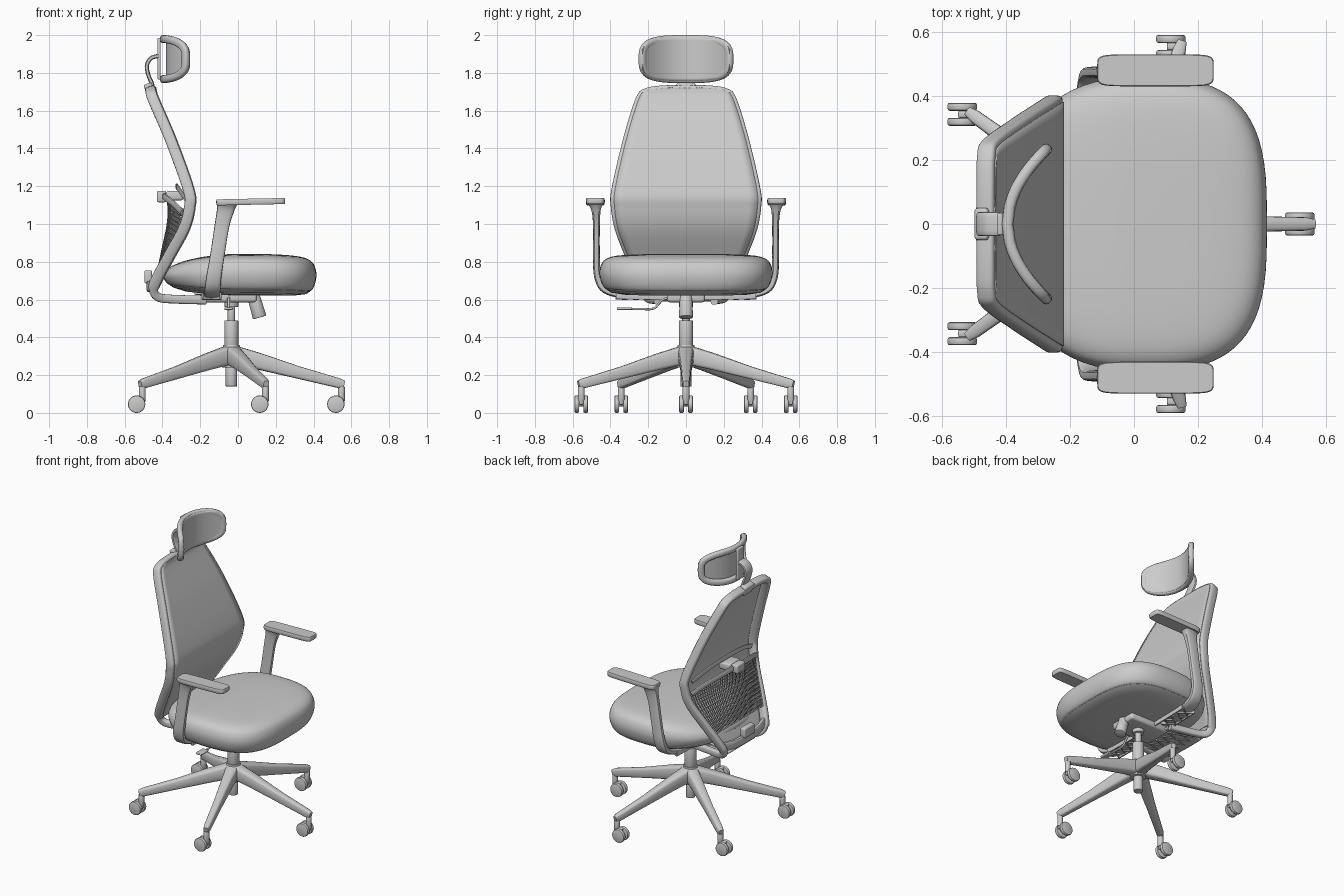
import bpy, bmesh, math
from mathutils import Vector as V, Matrix

if "Cube" in bpy.data.objects:
    bpy.data.objects.remove(bpy.data.objects["Cube"])


def finish(name, bm, angle=35):
    bmesh.ops.recalc_face_normals(bm, faces=bm.faces)
    me = bpy.data.meshes.new(name)
    bm.to_mesh(me)
    bm.free()
    me.shade_smooth()
    me.set_sharp_from_angle(angle=math.radians(angle))
    ob = bpy.data.objects.new(name, me)
    bpy.context.collection.objects.link(ob)
    return ob


def loft(name, rings, caps=True, loop=False, ring_closed=True):
    bm = bmesh.new()
    vs = [[bm.verts.new(p) for p in r] for r in rings]
    n, m = len(vs), len(vs[0])
    for i in range(n if loop else n - 1):
        a, b = vs[i], vs[(i + 1) % n]
        for j in range(m if ring_closed else m - 1):
            k = (j + 1) % m
            bm.faces.new((a[j], a[k], b[k], b[j]))
    if caps and ring_closed and not loop:
        bm.faces.new(vs[0])
        bm.faces.new(vs[-1])
    return finish(name, bm)


def spline(pts, n=6):
    """Catmull-Rom through points of any dimension."""
    out, last = [], len(pts) - 1
    for i in range(last):
        p = [pts[max(0, min(last, i + k))] for k in (-1, 0, 1, 2)]
        for s in range(n):
            t = s / n
            out.append(tuple(0.5 * (2 * b + (c - a) * t + (2 * a - 5 * b + 4 * c - d) * t * t
                       + (3 * b - a - 3 * c + d) * t ** 3) for a, b, c, d in zip(*p)))
    return out + [tuple(pts[-1])]


def squircle(a, b, e, n):
    res = []
    for i in range(n):
        t = 2 * math.pi * i / n
        c, s = math.cos(t), math.sin(t)
        res.append((math.copysign(a * abs(c) ** (2 / e), c), math.copysign(b * abs(s) ** (2 / e), s)))
    return res


def sweep(name, path, normals, sizes, loop=False, e=3.5):
    """Sweep a rounded section; sizes = (width across normal, depth along normal)."""
    rings, n = [], len(path)
    for i, p in enumerate(path):
        q = path[(i + 1) % n] if loop else path[min(i + 1, n - 1)]
        o = path[i - 1] if loop else path[max(i - 1, 0)]
        t = (V(q) - V(o)).normalized()
        nn = V(normals[i] if isinstance(normals, list) else normals)
        nn = (nn - t * nn.dot(t)).normalized()
        b = t.cross(nn)
        w, h = sizes[i] if isinstance(sizes, list) else sizes
        rings.append([V(p) + b * u + nn * v for u, v in squircle(w / 2, h / 2, e, 16)])
    return loft(name, rings, loop=loop)


def cyl(name, p0, p1, r0, r1=None, bevel=0.004, seg=32):
    p0, p1 = V(p0), V(p1)
    d = p1 - p0
    bm = bmesh.new()
    mat = Matrix.Translation((p0 + p1) / 2) @ d.to_track_quat('Z', 'Y').to_matrix().to_4x4()
    bmesh.ops.create_cone(bm, cap_ends=True, segments=seg, radius1=r0, radius2=r1 or r0, depth=d.length, matrix=mat)
    if bevel:
        rim = [ed for ed in bm.edges if any(len(f.verts) > 4 for f in ed.link_faces)]
        bmesh.ops.bevel(bm, geom=rim, offset=bevel, segments=2, profile=0.5, affect='EDGES')
    return finish(name, bm)


def box(name, c, size, bevel=0.008, tilt=0):
    bm = bmesh.new()
    mat = Matrix.Translation(c) @ Matrix.Rotation(tilt, 4, 'Y') @ Matrix.Diagonal((*size, 1))
    bmesh.ops.create_cube(bm, size=1, matrix=mat)
    bmesh.ops.bevel(bm, geom=list(bm.edges), offset=bevel, segments=3, profile=0.5, affect='EDGES')
    return finish(name, bm)


# Five-star base with casters
CX = -0.035
cyl("base_hub", (CX, 0, 0.24), (CX, 0, 0.36), 0.05, 0.045)
cyl("gas_lift_tail", (CX, 0, 0.14), (CX, 0, 0.26), 0.03)
cyl("gas_lift_sleeve", (CX, 0, 0.34), (CX, 0, 0.49), 0.037)
cyl("gas_lift_rod", (CX, 0, 0.48), (CX, 0, 0.58), 0.02)
cyl("gas_lift_socket", (CX, 0, 0.56), (CX, 0, 0.66), 0.037)
for i in range(5):
    a = i * math.tau / 5
    d = V((math.cos(a), math.sin(a), 0))
    o = V((CX, 0, 0))
    path = [o + d * r + V((0, 0, z)) for r, z in ((0.02, 0.305), (0.15, 0.272), (0.35, 0.215), (0.57, 0.157), (0.598, 0.15))]
    sweep("base_leg", path, (0, 0, 1), [(0.085, 0.1), (0.07, 0.088), (0.052, 0.066), (0.042, 0.052), (0.03, 0.04)], e=4)
    p = o + d * 0.583
    cyl("caster_pin", p + V((0, 0, 0.06)), p + V((0, 0, 0.14)), 0.018)
    w = p + V((-0.03, 0, 0.046))
    cyl("caster_axle", w - V((0, 0.034, 0)), w + V((0, 0.034, 0)), 0.012)
    box("caster_fork", w + V((0.015, 0, 0.022)), (0.055, 0.022, 0.05), 0.006)
    for s in (-1, 1):
        cyl("caster_wheel", w + V((0, s * 0.011, 0)), w + V((0, s * 0.036, 0)), 0.046, bevel=0.007)


# Seat cushion and shell from stacked rounded outlines
def seat_ring(k, z):
    ring = []
    for x, y in squircle(0.405, 0.458, 3.1, 72):
        y *= 1 - 0.2 * max(0, -x / 0.405) ** 2
        x, y = x * k, y * k
        back, front = max(0, -x / 0.405), max(0, x / 0.405)
        top = max(0, min(1, (z - 0.64) / 0.19))
        ring.append((x + 0.01, y, z - 0.06 * back ** 2 * top + 0.035 * back ** 2 * (1 - top) - 0.012 * front ** 3))
    return ring


cushion = spline([(0.02, 0.648), (0.6, 0.648), (0.88, 0.65), (0.96, 0.672), (1, 0.73), (0.985, 0.78),
                  (0.93, 0.813), (0.8, 0.832), (0.5, 0.84), (0.02, 0.842)], 4)
loft("seat_cushion", [seat_ring(k, z) for k, z in cushion])
loft("seat_shell", [seat_ring(k, z) for k, z in ((0.3, 0.622), (0.7, 0.625), (0.86, 0.636), (0.92, 0.652), (0.9, 0.67))])

# Under-seat mechanism, lever, tension knob and ribs
box("tilt_mechanism", (-0.05, 0, 0.615), (0.3, 0.2, 0.06), 0.015)
box("mechanism_plate", (-0.03, 0, 0.635), (0.4, 0.34, 0.02), 0.006)
cyl("tension_knob", (0.08, 0, 0.625), (0.115, 0, 0.505), 0.033, 0.037)
lever = spline([(-0.05, -0.09, 0.61), (-0.05, -0.13, 0.595), (-0.05, -0.17, 0.553), (-0.05, -0.24, 0.55), (-0.05, -0.3, 0.55)], 4)
sweep("height_lever", lever, (1, 0, 0), (0.012, 0.014), e=2)
box("lever_paddle", (-0.05, -0.325, 0.552), (0.045, 0.08, 0.014), 0.005)
for s in (-1, 1):
    for j in range(4):
        y = s * (0.13 + 0.06 * j)
        for q in (-1, 1):
            sweep("arm_bracket_rib", [(-0.14 - 0.045 * q, y, 0.612), (-0.14 + 0.045 * q, y + s * 0.06, 0.616)], (0, 0, 1), (0.008, 0.03))
    for q in (-1, 1):
        sweep("arm_bracket_rail", [(-0.14 + 0.048 * q, s * 0.08, 0.612), (-0.14 + 0.048 * q, s * 0.37, 0.618)], (0, 0, 1), (0.012, 0.032))
for j in range(5):
    y = -0.15 + 0.06 * j
    for q in (0, 1):
        sweep("back_bracket_rib", [(-0.39, y + 0.06 * q, 0.605), (-0.2, y + 0.06 * (1 - q), 0.6)], (0, 0, 1), (0.008, 0.024))

# Armrests
for s in (-1, 1):
    arm = spline([(-0.06, 0.478, 1.112, 0.085, 0.115), (-0.066, 0.476, 1.075, 0.05, 0.092), (-0.085, 0.474, 0.99, 0.036, 0.078),
                  (-0.11, 0.474, 0.83, 0.036, 0.076), (-0.128, 0.468, 0.72, 0.036, 0.08), (-0.135, 0.43, 0.652, 0.036, 0.085),
                  (-0.14, 0.33, 0.622, 0.03, 0.09), (-0.14, 0.16, 0.618, 0.02, 0.09)], 5)
    sweep("armrest_post", [(p[0], s * p[1], p[2]) for p in arm], (1, 0, 0), [p[3:] for p in arm])
    # pad: flat rounded outline with soft rims
    rings = []
    for k, z in ((0.9, 1.102), (0.97, 1.106), (1, 1.115), (1, 1.125), (0.985, 1.131), (0.95, 1.134)):
        rings.append([(0.067 + x - math.copysign((1 - k) * 0.05, x), s * 0.48 + y * k, z + 0.02 * x)
                      for x, y in squircle(0.182, 0.05, 7, 48)])
    loft("armrest_pad", rings)

# Back frame: x, y, z, facing angle from the top centre down one side and under the seat
half = spline([(-0.462, 0, 1.71, 20), (-0.462, 0.12, 1.71, 20), (-0.46, 0.21, 1.695, 20), (-0.445, 0.25, 1.65, 20),
               (-0.355, 0.315, 1.44, 20), (-0.262, 0.375, 1.18, 10), (-0.257, 0.378, 1.09, -6), (-0.285, 0.358, 0.98, -24),
               (-0.36, 0.305, 0.84, -28), (-0.425, 0.255, 0.72, -24), (-0.448, 0.225, 0.655, 10), (-0.425, 0.205, 0.615, 55),
               (-0.36, 0.185, 0.603, 84), (-0.17, 0.15, 0.597, 90)], 6)
full = [(x, -y, z, a) for x, y, z, a in reversed(half[1:])] + half
facing = lambda a: V((math.cos(math.radians(a)), 0, math.sin(math.radians(a))))
sweep("back_frame", [p[:3] for p in full], [facing(p[3]) for p in full],
      [(0.04, 0.058 if p[2] > 0.66 else 0.046) for p in full])

# Back mesh panel stretched across the frame
rows = [p for p in half[1:] if p[2] > 0.66]
panel = loft("back_panel", [[V((x, y * u / 8, z)) + facing(a) * 0.027 for u in range(-8, 9)] for x, y, z, a in rows], ring_closed=False)
panel.modifiers.new("thickness", 'SOLIDIFY').thickness = 0.006

# Lower cross member and rear latch
bar = spline([(-0.44, -0.23, 0.68), (-0.465, -0.12, 0.67), (-0.47, 0, 0.67), (-0.465, 0.12, 0.67), (-0.44, 0.23, 0.68)], 5)
sweep("back_cross_member", bar, (1, 0, 0), (0.06, 0.03))
box("rear_latch", (-0.475, 0, 0.72), (0.04, 0.11, 0.07), 0.01)
box("back_lower_plate", (-0.3, 0, 0.603), (0.26, 0.3, 0.014), 0.005)

# Lumbar support: bowed bar, slider and woven panel
bow = spline([(-0.295, -0.36, 1.06), (-0.345, -0.25, 1.11), (-0.385, -0.1, 1.14), (-0.39, 0, 1.145),
              (-0.385, 0.1, 1.14), (-0.345, 0.25, 1.11), (-0.295, 0.36, 1.06)], 5)
sweep("lumbar_bar", bow, (1, 0, 0), (0.034, 0.018))
box("lumbar_slider", (-0.405, 0, 1.145), (0.05, 0.09, 0.06), 0.01)
box("lumbar_pad", (-0.335, 0, 1.15), (0.09, 0.12, 0.05), 0.012)
sweep("lumbar_pad_band", spline([(-0.275, -0.33, 1.13), (-0.31, -0.2, 1.18), (-0.325, 0, 1.2), (-0.31, 0.2, 1.18), (-0.275, 0.33, 1.13)], 5),
      (1, 0, 0), (0.03, 0.012))
edge = [p for p in half if 0.76 < p[2] < 1.09]
weave = []
for x, y, z, a in edge:
    t = (z - 0.76) / 0.33
    weave.append([(x - 0.02 - 0.1 * t * (1 - (u / 22) ** 2), (y - 0.01) * u / 22, z + 0.06 * t * (1 - (u / 22) ** 2)) for u in range(-22, 23)])
w = loft("lumbar_weave", weave, ring_closed=False).modifiers.new("weave", 'WIREFRAME')
w.thickness = 0.007

# Headrest: curved ring with a stretched front panel
bend = lambda y: -0.395 + 0.118 * (abs(y) / 0.23) ** 2
outline = squircle(0.23, 0.106, 3.4, 72)
sweep("headrest_frame", [(bend(y), y, 1.873 + z) for y, z in outline],
      [V((1, -2 * 0.118 * y / 0.23 ** 2, 0)) for y, z in outline], (0.042, 0.036), loop=True, e=2.6)
cols = []
for i in range(33):
    y = 0.234 * math.sin(math.pi / 2 * (i - 16) / 16.2)
    h = 0.116 * (1 - abs(y / 0.236) ** 3.4) ** (1 / 3.4)
    cols.append([(bend(y) + 0.014, y, 1.873 + h * j / 8) for j in range(-8, 9)])
hp = loft("headrest_panel", cols, ring_closed=False)
hp.modifiers.new("thickness", 'SOLIDIFY').thickness = 0.006

# Headrest neck and bracket
neck = spline([(-0.46, 0, 1.68), (-0.452, 0, 1.73), (-0.475, 0, 1.79), (-0.482, 0, 1.84), (-0.46, 0, 1.878), (-0.42, 0, 1.89)], 6)
sweep("headrest_neck", neck, (0, 1, 0), (0.022, 0.075))
box("neck_clamp", (-0.468, 0, 1.71), (0.045, 0.1, 0.07), 0.01, -0.35)
box("headrest_bracket", (-0.418, 0, 1.875), (0.018, 0.07, 0.22), 0.006)
